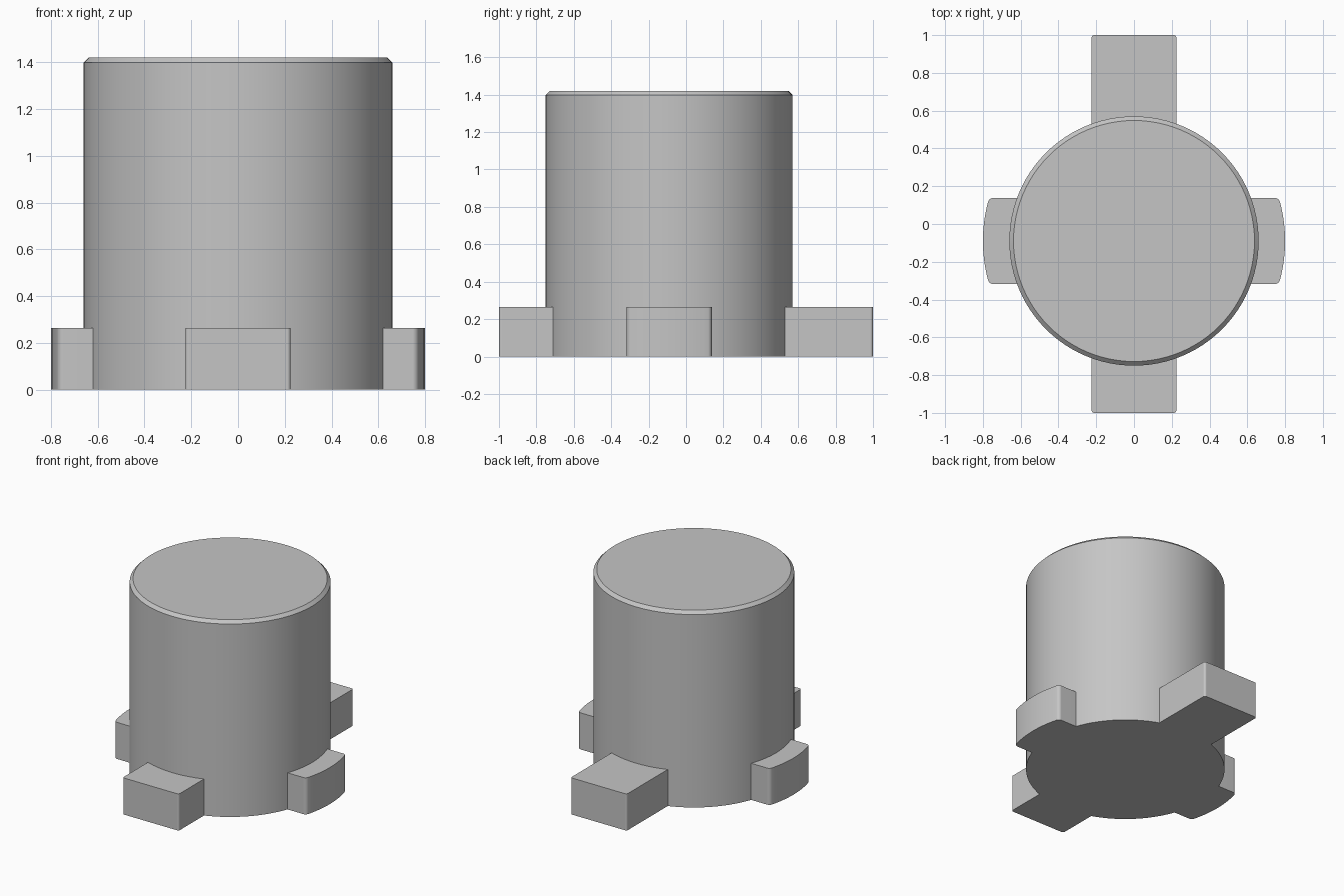
import bpy, bmesh, math
from mathutils import Vector, Matrix

cube = bpy.data.objects.get("Cube")
if cube:
    bpy.data.objects.remove(cube, do_unlink=True)

AXIS = Vector((0, -0.09, 0))   # centre line of the cylinder
RADIUS, HEIGHT, CHAMFER = 0.66, 1.42, 0.022
LUG_HEIGHT = 0.265

grey = bpy.data.materials.new("plain grey")
grey.use_nodes = True
colour = (0.56, 0.56, 0.56, 1)
grey.diffuse_color = colour
grey.node_tree.nodes["Principled BSDF"].inputs["Base Color"].default_value = colour


def finish(bm, name):
    bmesh.ops.recalc_face_normals(bm, faces=bm.faces)
    mesh = bpy.data.meshes.new(name)
    bm.to_mesh(mesh)
    bm.free()
    mesh.materials.append(grey)
    obj = bpy.data.objects.new(name, mesh)
    obj.location = AXIS
    bpy.context.collection.objects.link(obj)
    bpy.ops.object.select_all(action='DESELECT')
    obj.select_set(True)
    bpy.context.view_layer.objects.active = obj
    bpy.ops.object.shade_smooth_by_angle(angle=math.radians(35))
    return obj


def arc(radius, half_width, steps=16):
    """Points of an arc around the axis, facing +x, from -y to +y."""
    a = math.asin(half_width / radius)
    angles = [a * (2 * i / steps - 1) for i in range(steps + 1)]
    return [Vector((radius * math.cos(t), radius * math.sin(t), 0)) for t in angles]


def lug(name, outer, half_width, fillet, heading):
    """Extruded block whose inner side follows the cylinder wall."""
    bm = bmesh.new()
    outline = outer + arc(RADIUS - 0.005, half_width)[::-1]
    base = bm.faces.new([bm.verts.new(p) for p in outline])
    top = bmesh.ops.extrude_face_region(bm, geom=[base])["geom"]
    bmesh.ops.translate(bm, vec=(0, 0, LUG_HEIGHT),
                        verts=[v for v in top if isinstance(v, bmesh.types.BMVert)])
    # Round the two outer upright corners
    corners = [e for e in bm.edges
               if all(any((v.co.xy - p.xy).length < 1e-4 for p in (outer[0], outer[-1]))
                      for v in e.verts)
               and abs(e.verts[0].co.z - e.verts[1].co.z) > 0.1]
    bmesh.ops.bevel(bm, geom=corners, offset=fillet, segments=4, profile=0.5,
                    affect='EDGES', clamp_overlap=False)
    bmesh.ops.rotate(bm, verts=bm.verts, cent=(0, 0, 0),
                     matrix=Matrix.Rotation(math.radians(heading), 3, 'Z'))
    obj = finish(bm, name)
    weighted = obj.modifiers.new("flat sides", 'WEIGHTED_NORMAL')
    weighted.keep_sharp = True


def flat_end(distance, half_width):
    return [Vector((distance, s * half_width, 0)) for s in (-1, 1)]


# Main cylinder with a chamfered top rim
bm = bmesh.new()
bmesh.ops.create_cone(bm, cap_ends=True, segments=96, radius1=RADIUS, radius2=RADIUS,
                      depth=HEIGHT, matrix=Matrix.Translation((0, 0, HEIGHT / 2)))
rim = [e for e in bm.edges if all(v.co.z > HEIGHT - 0.01 for v in e.verts)]
bmesh.ops.bevel(bm, geom=rim, offset=CHAMFER, segments=1, affect='EDGES')
finish(bm, "cylinder_body")

# Straight lugs front and back, curved lugs at the sides
lug("front_lug", flat_end(1 + AXIS.y, 0.225), 0.225, 0.015, -90)
lug("back_lug", flat_end(1 - AXIS.y, 0.225), 0.225, 0.015, 90)
for side, heading in (("left", 0), ("right", 180)):
    # The outer arc starts with a longer step so the corner has room for its fillet
    rounded = arc(0.8, 0.228, 10)
    lug(side + "_lug", rounded, 0.228, 0.02, heading)
